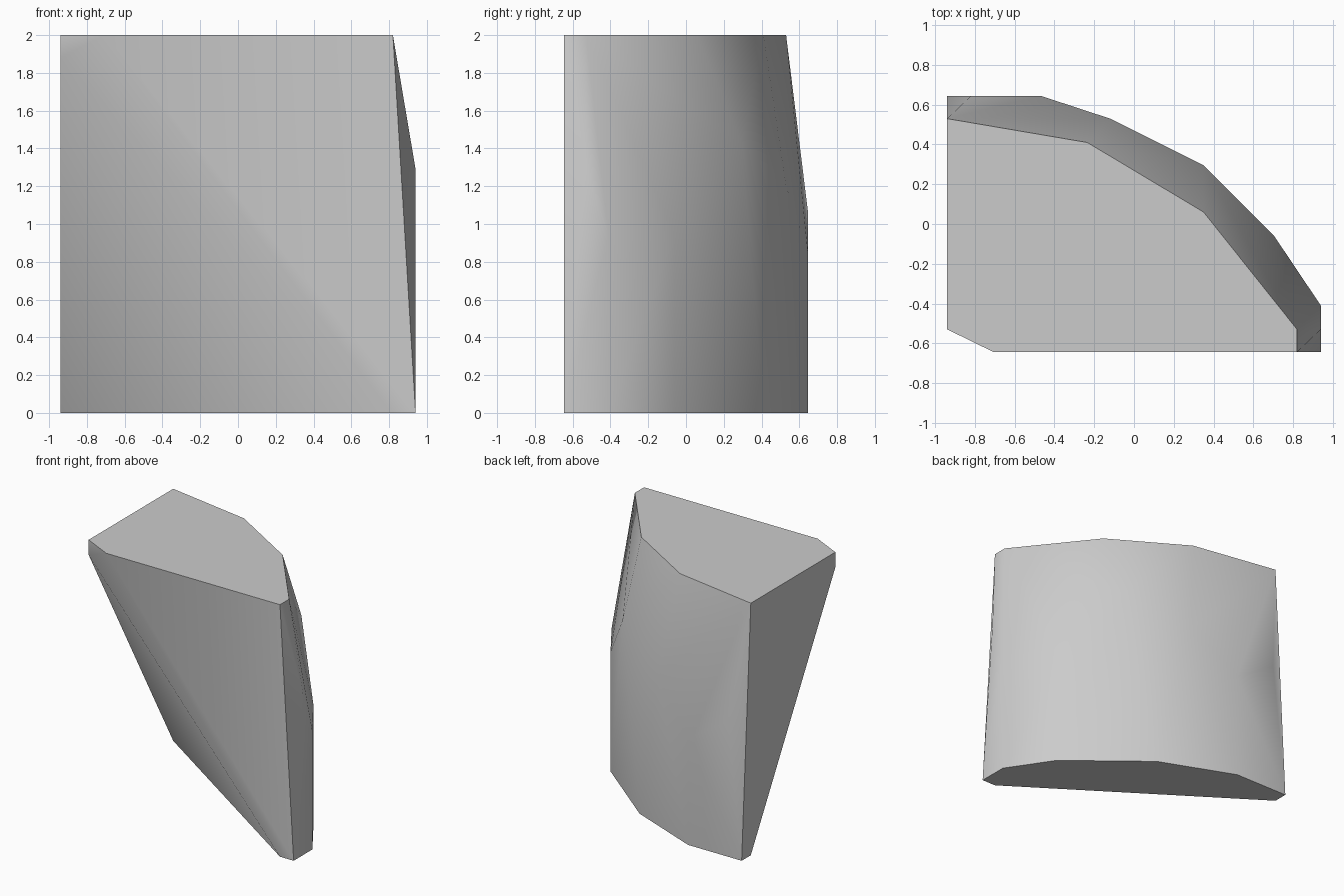
import bpy, bmesh, math

cube = bpy.data.objects.get("Cube")
if cube:
    bpy.data.objects.remove(cube, do_unlink=True)

# Plain stone colour
stone = bpy.data.materials.new("light_grey_stone")
stone.use_nodes = True
stone.diffuse_color = (0.6, 0.6, 0.6, 1)
stone.node_tree.nodes["Principled BSDF"].inputs["Base Color"].default_value = (0.6, 0.6, 0.6, 1)

# Outlines of the flat top and the lens-shaped base
top = [(-.94, .53), (-.235, .41), (.35, .06), (.82, -.53),
       (.82, -.645), (-.705, -.645), (-.94, -.53)]
base = [(-.94, .53), (-.94, .645), (-.47, .645), (.12, .41),
        (.705, -.06), (.94, -.41), (.94, -.645), (.82, -.645)]
# Corners where the curved back and the ends break
breaks = [(-.82, .645, 1.07), (-.47, .645, .85), (-.12, .53, 1.2),
          (.35, .295, 1.43), (.705, -.06, .945), (.94, -.41, .94),
          (.94, -.53, 1.29), (-.94, -.53, 1.88)]

# The block is the convex skin around its corners
bm = bmesh.new()
for x, y in top:
    bm.verts.new((x, y, 2))
for x, y in base:
    bm.verts.new((x, y, 0))
for corner in breaks:
    bm.verts.new(corner)
hull = bmesh.ops.convex_hull(bm, input=bm.verts)
spare = [v for v in bm.verts if not v.link_faces]
bmesh.ops.delete(bm, geom=spare, context="VERTS")
bmesh.ops.dissolve_limit(bm, angle_limit=math.radians(0.5), verts=bm.verts, edges=bm.edges)
bmesh.ops.recalc_face_normals(bm, faces=bm.faces)

mesh = bpy.data.meshes.new("stone_block")
bm.to_mesh(mesh)
bm.free()
mesh.materials.append(stone)
block = bpy.data.objects.new("stone_block", mesh)
bpy.context.collection.objects.link(block)

# Soft shading over the curved back, crisp rims
bpy.ops.object.select_all(action="DESELECT")
block.select_set(True)
bpy.context.view_layer.objects.active = block
bpy.ops.object.shade_smooth_by_angle(angle=math.radians(35))
